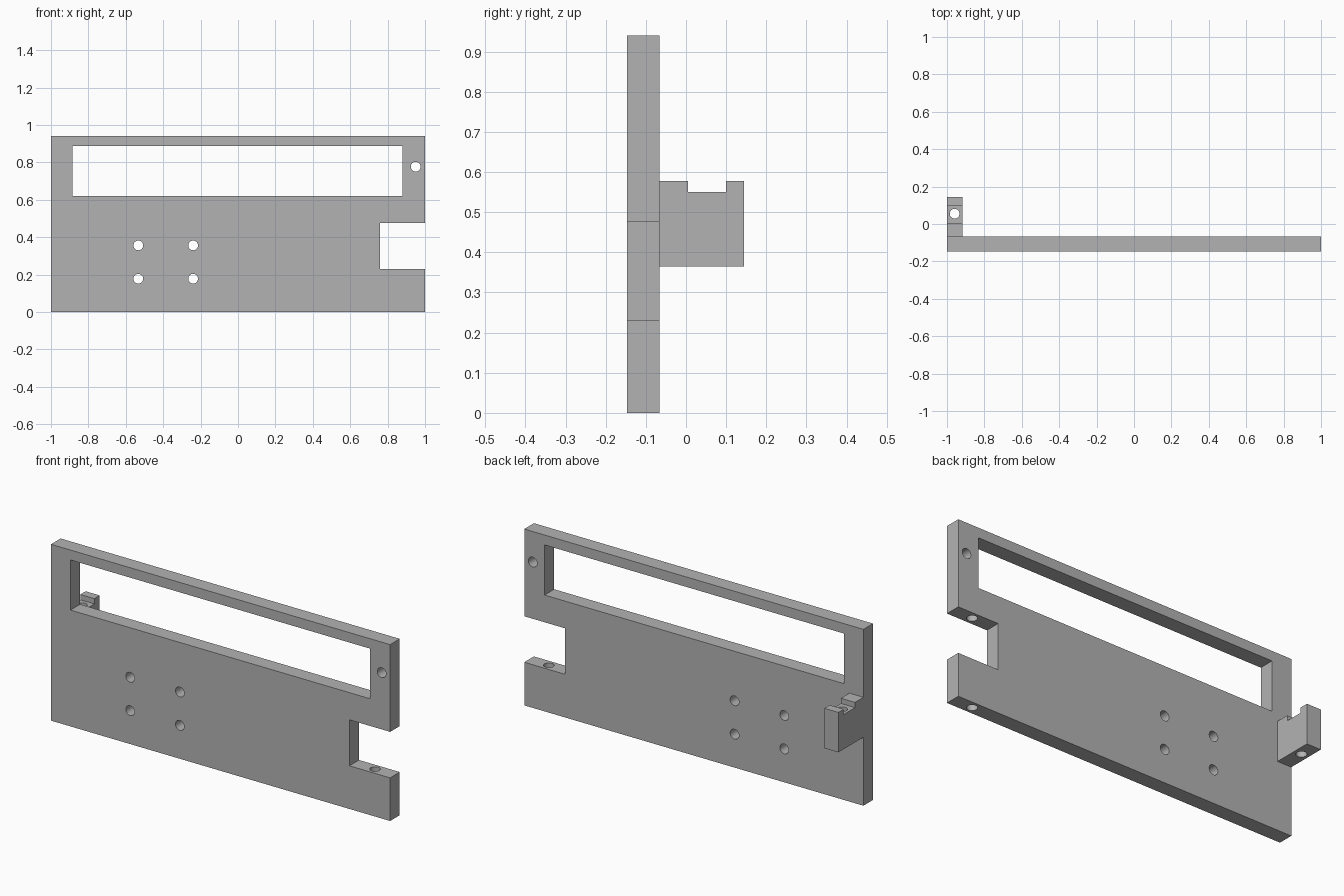
import bpy
import bmesh
from math import pi
from mathutils import Matrix

cube = bpy.data.objects.get("Cube")
if cube:
    bpy.data.objects.remove(cube, do_unlink=True)

grey = bpy.data.materials.new("plain grey")
grey.use_nodes = True
colour = (0.45, 0.45, 0.45, 1)
grey.diffuse_color = colour
grey.node_tree.nodes["Principled BSDF"].inputs["Base Color"].default_value = colour

HOLE_RADIUS = 0.026
BACK, FRONT = -0.066, -0.147
MID = (BACK + FRONT) / 2


def make_object(name, bm):
    bmesh.ops.recalc_face_normals(bm, faces=bm.faces)
    mesh = bpy.data.meshes.new(name)
    bm.to_mesh(mesh)
    bm.free()
    mesh.materials.append(grey)
    obj = bpy.data.objects.new(name, mesh)
    bpy.context.collection.objects.link(obj)
    return obj


def prism(name, points, offset):
    """Extrude a closed outline of 3D points along an offset."""
    bm = bmesh.new()
    face = bm.faces.new([bm.verts.new(p) for p in points])
    new = bmesh.ops.extrude_face_region(bm, geom=[face], use_keep_orig=True)["geom"]
    bmesh.ops.translate(bm, vec=offset,
                        verts=[v for v in new if isinstance(v, bmesh.types.BMVert)])
    return make_object(name, bm)


def drill(name, centre, length, axis):
    """Round cutter along y or z."""
    bm = bmesh.new()
    turn = Matrix.Rotation(pi / 2, 4, "X") if axis == "y" else Matrix()
    bmesh.ops.create_cone(bm, cap_ends=True, segments=32, radius1=HOLE_RADIUS,
                          radius2=HOLE_RADIUS, depth=length,
                          matrix=Matrix.Translation(centre) @ turn)
    return make_object(name, bm)


def cut(obj, cutters):
    """Subtract the cutters, apply, and discard them."""
    for cutter in cutters:
        cutter.hide_render = True
        mod = obj.modifiers.new("cut", "BOOLEAN")
        mod.operation = "DIFFERENCE"
        mod.solver = "EXACT"
        mod.object = cutter
        bpy.context.view_layer.objects.active = obj
        bpy.ops.object.modifier_apply(modifier=mod.name)
        bpy.data.objects.remove(cutter, do_unlink=True)


def smooth(obj):
    bpy.ops.object.select_all(action="DESELECT")
    obj.select_set(True)
    bpy.context.view_layer.objects.active = obj
    bpy.ops.object.shade_smooth_by_angle(angle=pi / 6)


# Panel with a notch in its left edge
outline = [(-1, 0), (1, 0), (1, 0.23), (0.76, 0.23),
           (0.76, 0.475), (1, 0.475), (1, 0.94), (-1, 0.94)]
panel = prism("panel", [(x, FRONT, z) for x, z in outline], (0, BACK - FRONT, 0))

# Long window
window = [(-0.885, 0.62), (0.88, 0.62), (0.88, 0.887), (-0.885, 0.887)]
cutters = [prism("window_cutter", [(x, -0.3, z) for x, z in window], (0, 0.5, 0))]

# Four mounting holes and one corner hole, front to back
spots = [(x, z) for x in (-0.533, -0.24) for z in (0.178, 0.356)] + [(0.95, 0.777)]
cutters += [drill("hole_cutter", (x, MID, z), 0.5, "y") for x, z in spots]

# Upright pin hole through the lower arm and into the notch ceiling
cutters.append(drill("pin_cutter", (0.883, MID, 0.25), 0.7, "z"))
cut(panel, cutters)
smooth(panel)

# Rear bracket with a shallow channel and an upright hole
side = [(BACK, 0.365), (0.145, 0.365), (0.145, 0.578), (0.1, 0.578),
        (0.1, 0.55), (0.005, 0.55), (0.005, 0.578), (BACK, 0.578)]
bracket = prism("rear_bracket", [(-1, y, z) for y, z in side], (0.083, 0, 0))
cut(bracket, [drill("bracket_cutter", (-0.959, 0.055, 0.47), 0.5, "z")])
smooth(bracket)
